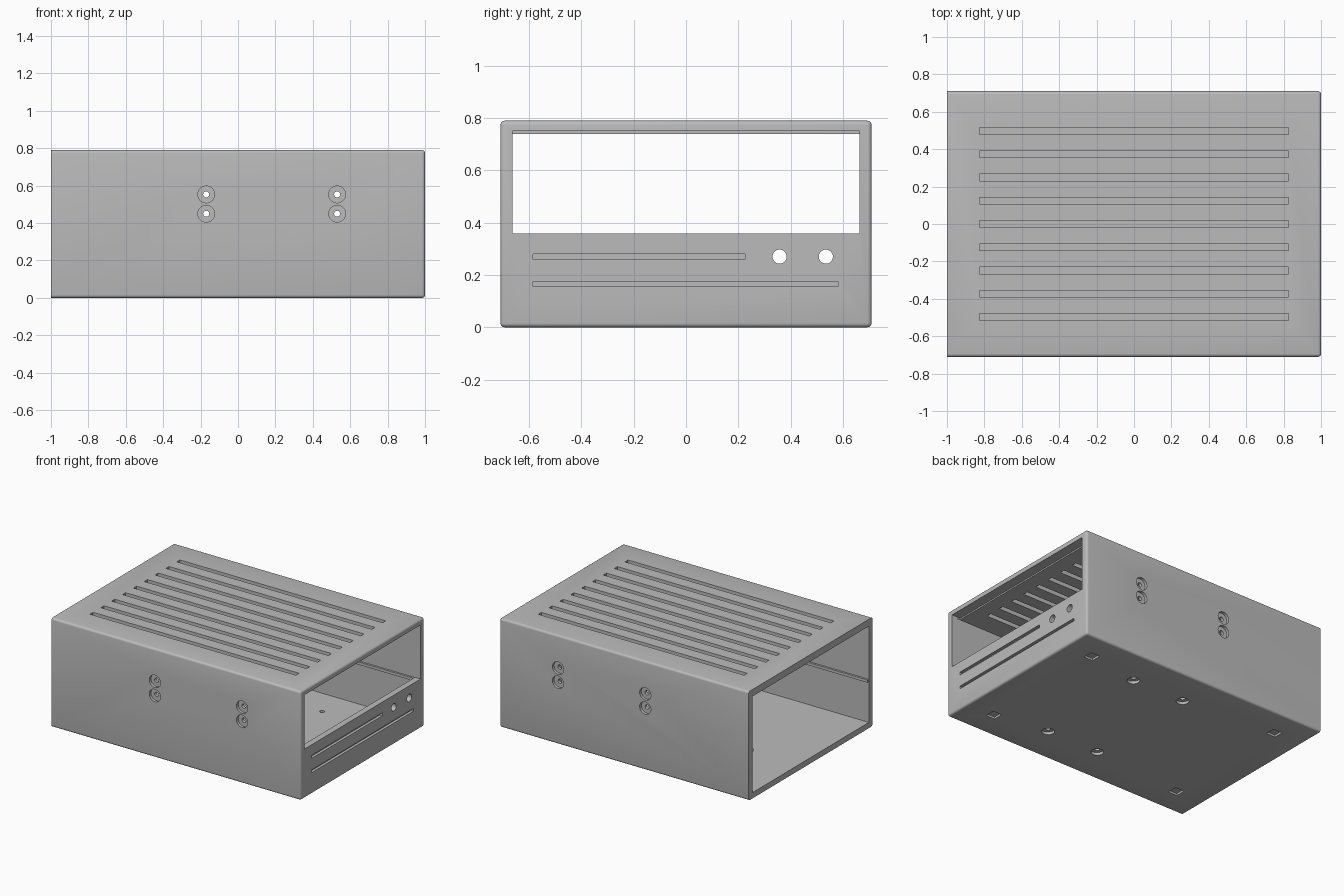
import bpy, bmesh, math
from mathutils import Matrix, Vector

if "Cube" in bpy.data.objects:
    bpy.data.objects.remove(bpy.data.objects["Cube"])

grey = bpy.data.materials.new("grey_metal")
grey.diffuse_color = (0.5, 0.5, 0.5, 1)
grey.use_nodes = True
grey.node_tree.nodes["Principled BSDF"].inputs["Base Color"].default_value = grey.diffuse_color


def add_box(bm, lo, hi):
    """Axis aligned box between two corners."""
    lo, hi = Vector(lo), Vector(hi)
    m = Matrix.Translation((lo + hi) / 2) @ Matrix.Diagonal((*(hi - lo), 1))
    bmesh.ops.create_cube(bm, size=1, matrix=m)


def add_cyl(bm, centre, radius, depth, axis):
    """Cylinder centred on a point, along x, y or z."""
    rot = {'x': Matrix.Rotation(math.pi / 2, 4, 'Y'),
           'y': Matrix.Rotation(math.pi / 2, 4, 'X'),
           'z': Matrix.Identity(4)}[axis]
    bmesh.ops.create_cone(bm, cap_ends=True, segments=32, radius1=radius,
                          radius2=radius, depth=depth,
                          matrix=Matrix.Translation(centre) @ rot)


def finish(bm, name):
    me = bpy.data.meshes.new(name)
    bm.to_mesh(me)
    bm.free()
    ob = bpy.data.objects.new(name, me)
    bpy.context.collection.objects.link(ob)
    me.materials.append(grey)
    return ob


def cut(target, bm, name):
    """Subtract a cutter from the target, then discard the cutter."""
    cutter = finish(bm, name)
    cutter.hide_render = True
    mod = target.modifiers.new(name, 'BOOLEAN')
    mod.operation, mod.solver, mod.object = 'DIFFERENCE', 'EXACT', cutter
    bpy.context.view_layer.objects.active = target
    bpy.ops.object.modifier_apply(modifier=name)
    bpy.data.objects.remove(cutter)


# Outer block, rounded everywhere except around the open end
bm = bmesh.new()
add_box(bm, (-1, -0.71, 0), (1, 0.71, 0.79))
edges = [e for e in bm.edges if any(v.co.x > 0 for v in e.verts)]
bmesh.ops.bevel(bm, geom=edges, offset=0.016, segments=4, profile=0.5,
                affect='EDGES')
case = finish(bm, "case")

# Hollow inside, open at one end
bm = bmesh.new()
add_box(bm, (-1.2, -0.667, 0.042), (0.955, 0.667, 0.74))
cut(case, bm, "cavity")

# Display window in the end panel
bm = bmesh.new()
add_box(bm, (0.93, -0.664, 0.358), (1.2, 0.664, 0.75))
cut(case, bm, "window")

# Ventilation slots, panel grooves, counterbores and foot recesses
bm = bmesh.new()
for i in range(-4, 5):
    y = i * 0.1243
    add_box(bm, (-0.827, y - 0.018, 0.7), (0.825, y + 0.018, 0.9))
add_box(bm, (0.98, -0.585, 0.259), (1.1, 0.226, 0.281))
add_box(bm, (0.98, -0.585, 0.155), (1.1, 0.582, 0.175))
side_holes = [(x, z) for x in (-0.17, 0.53) for z in (0.45, 0.553)]
floor_holes = [(x, y) for x in (-0.05, 0.37) for y in (-0.435, 0.435)]
for s in (-1, 1):
    for x, z in side_holes:
        add_cyl(bm, (x, s * 0.74, z), 0.045, 0.1, 'y')
    for x in (-0.78, 0.78):
        add_box(bm, (x - 0.036, s * 0.5 - 0.036, -0.1),
                (x + 0.036, s * 0.5 + 0.036, 0.015))
for x, y in floor_holes:
    add_cyl(bm, (x, y, -0.03), 0.042, 0.1, 'z')
cut(case, bm, "slots_and_recesses")

# Through holes for screws and panel sockets
bm = bmesh.new()
for x, z in side_holes:
    add_cyl(bm, (x, 0, z), 0.016, 2, 'y')
for x, y in floor_holes:
    add_cyl(bm, (x, y, 0), 0.016, 0.2, 'z')
for y in (0.358, 0.535):
    add_cyl(bm, (1, y, 0.27), 0.027, 0.3, 'x')
cut(case, bm, "through_holes")

# Guide rails on the inner side walls
bm = bmesh.new()
for s in (-1, 1):
    ys = sorted((s * 0.653, s * 0.672))
    add_box(bm, (-0.998, ys[0], 0.335), (0.96, ys[1], 0.355))
rails = finish(bm, "guide_rails")

# Smooth shading with crisp edges
bpy.ops.object.select_all(action='DESELECT')
case.select_set(True)
bpy.context.view_layer.objects.active = case
bpy.ops.object.shade_smooth_by_angle(angle=math.radians(30))
